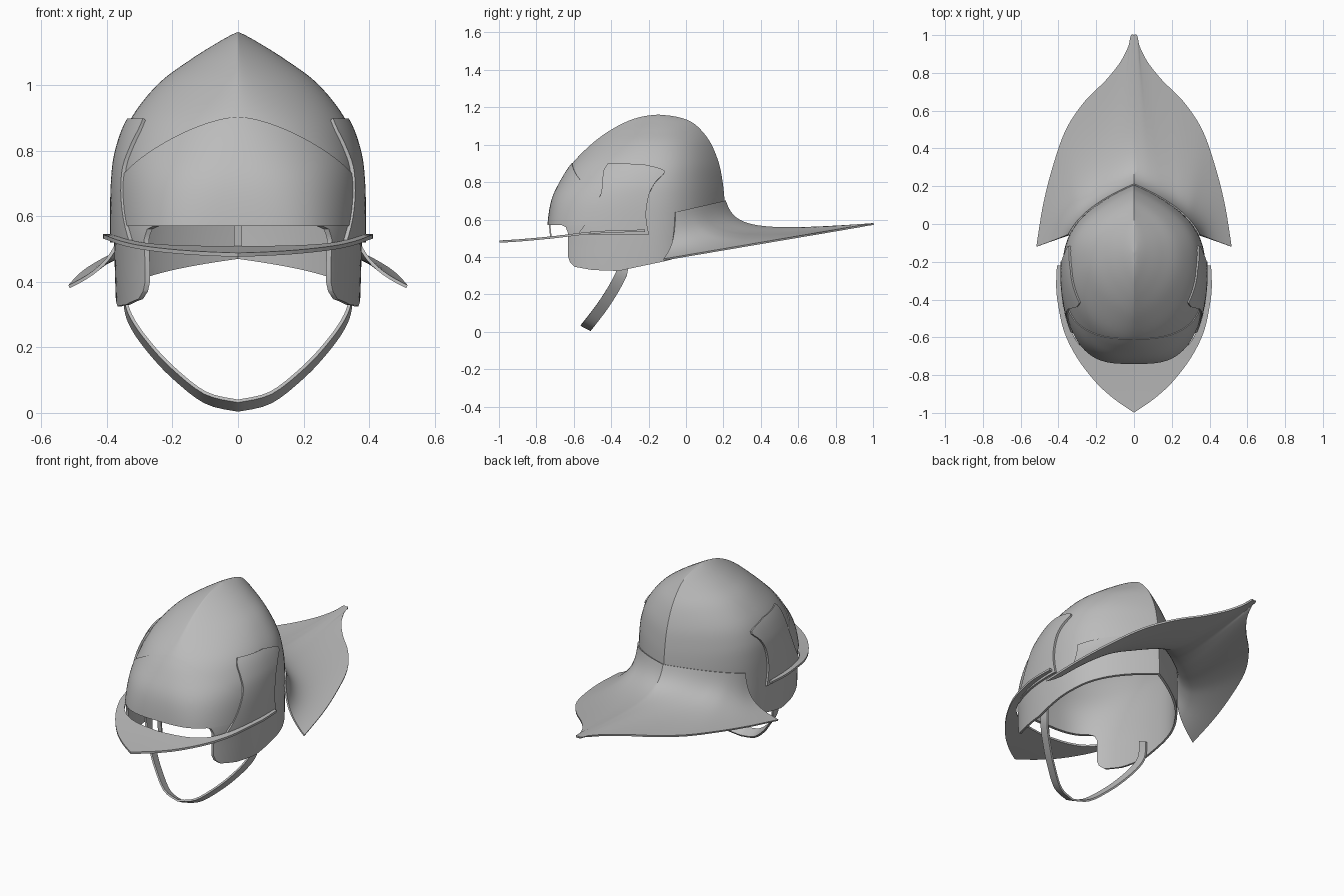
import bpy
import bmesh
from math import cos, sin, pi, radians
from mathutils import Vector

if "Cube" in bpy.data.objects:
    bpy.data.objects.remove(bpy.data.objects["Cube"])

steel = bpy.data.materials.new("plain_grey_steel")
steel.use_nodes = True
GREY = (0.5, 0.5, 0.5, 1)
steel.diffuse_color = GREY
steel.node_tree.nodes["Principled BSDF"].inputs["Base Color"].default_value = GREY

# Bowl sections: height, front y, back y, half width, front roundness, back fullness
SECTIONS = [
    (.30, -.73, .205, .365, .30, 2.8),
    (.45, -.73, .205, .370, .30, 2.8),
    (.57, -.73, .205, .372, .30, 2.8),
    (.70, -.71, .20, .370, .36, 2.8),
    (.80, -.665, .19, .357, .45, 2.7),
    (.90, -.60, .17, .318, .55, 2.6),
    (1.0, -.50, .13, .238, .75, 2.4),
    (1.07, -.405, .08, .145, .9, 2.2),
    (1.12, -.31, .02, .066, 1, 2),
    (1.145, -.23, -.06, .022, 1, 2),
    (1.155, -.15, -.15, 0, 1, 2),
]


def spline(keys, p):
    """Smooth curve through the keys, p from 0 to 1."""
    n = len(keys) - 1
    f = min(max(p, 0), 1) * n
    i = min(int(f), n - 1)
    t = f - i
    out = []
    for a, b, c, d in zip(keys[max(i - 1, 0)], keys[i], keys[i + 1], keys[min(i + 2, n)]):
        out.append(b + t * (c - a) / 2 + t * t * (a - 2.5 * b + 2 * c - d / 2)
                   + t ** 3 * (b - c + (b - c) / 2 + (d - a) / 2))
    return out


def section_at(z):
    lo, hi = 0, 1
    for _ in range(30):
        mid = (lo + hi) / 2
        if spline(SECTIONS, mid)[0] < z:
            lo = mid
        else:
            hi = mid
    return spline(SECTIONS, lo)


def bowl_point(sec, s, side=1, off=0):
    """Point on the bowl; s runs from -1 at the front to 1 at the back."""
    z, front, back, w, e, q = sec
    w = max(w, 0)
    x = (1 - s * s) ** e if s < 0 else 1 - s ** q
    length = (back - front) / 2
    return Vector((side * (w + off * (x > 0)) * max(x, 0), (front + back) / 2 + (length + off) * s, z))


def finish(ob, angle=32):
    """Apply modifiers, then smooth with sharp edges kept."""
    deps = bpy.context.evaluated_depsgraph_get()
    mesh = bpy.data.meshes.new_from_object(ob.evaluated_get(deps))
    ob.modifiers.clear()
    ob.data = mesh
    mesh.name = ob.name
    mesh.materials.clear()
    mesh.materials.append(steel)
    mesh.shade_smooth()
    mesh.set_sharp_from_angle(angle=radians(angle))


def link(name, bm):
    bmesh.ops.recalc_face_normals(bm, faces=bm.faces[:])
    mesh = bpy.data.meshes.new(name)
    bm.to_mesh(mesh)
    bm.free()
    ob = bpy.data.objects.new(name, mesh)
    bpy.context.collection.objects.link(ob)
    return ob


def sheet(name, rows, thick, closed=False, cutter=None):
    """Thin plate through rows of points."""
    bm = bmesh.new()
    grid = [[bm.verts.new(p) for p in row] for row in rows]
    n = len(rows[0])
    for a, b in zip(grid, grid[1:]):
        for i in range(n if closed else n - 1):
            j = (i + 1) % n
            bm.faces.new((a[i], a[j], b[j], b[i]))
    bmesh.ops.remove_doubles(bm, verts=bm.verts[:], dist=1e-5)
    ob = link(name, bm)
    sol = ob.modifiers.new("thickness", "SOLIDIFY")
    sol.thickness = thick
    sol.offset = 0
    if cutter:
        cut = ob.modifiers.new("edge_cut", "BOOLEAN")
        cut.operation = "DIFFERENCE"
        cut.solver = "EXACT"
        cut.object = cutter
    finish(ob)
    return ob


# Cutter giving the face opening, cheek corners and rising back edge
EDGE = [(-1, .57), (-.665, .57), (-.643, .56), (-.632, .53), (-.63, .40), (-.62, .37),
        (-.595, .347), (-.5, .33), (-.36, .325), (-.1, .38), (.2, .47), (.5, .56),
        (.5, 0), (-1, 0)]
bm = bmesh.new()
face = bm.faces.new([bm.verts.new((-.6, y, z)) for y, z in EDGE])
ext = bmesh.ops.extrude_face_region(bm, geom=[face])
bmesh.ops.translate(bm, vec=(1.2, 0, 0),
                    verts=[v for v in ext["geom"] if isinstance(v, bmesh.types.BMVert)])
cutter = link("edge_cutter", bm)
cutter.hide_render = True

# Bowl with cheeks
N, M = 40, 50
stations = [-cos(pi * i / N) for i in range(N + 1)]
rings = []
for k in range(M + 1):
    sec = spline(SECTIONS, k / M)
    rings.append([bowl_point(sec, s) for s in stations]
                 + [bowl_point(sec, s, -1) for s in stations[-2:0:-1]])
sheet("bowl", rings, .012, closed=True, cutter=cutter)
bpy.data.objects.remove(cutter)

# Brow plate
rows = []
for r in range(13):
    row = []
    for i in range(-24, 25):
        a = 1.1 * abs(i) / 24
        top = .9 - .17 * (sin(a) / sin(1.1)) ** 2
        z = .57 + (top - .57) * r / 12
        row.append(bowl_point(section_at(z), -cos(a), 1 if i > 0 else -1, .007))
    rows.append(row)
sheet("brow_plate", rows, .008)

# Side plates: height, front y, rear y
PLATE = [(.52, -.57, -.2), (.62, -.5, -.215), (.73, -.45, -.2), (.8, -.44, -.165),
         (.86, -.432, -.12), (.895, -.41, -.24)]
for label, side in (("left", 1), ("right", -1)):
    rows = []
    for r in range(21):
        z, y0, y1 = spline(PLATE, r / 20)
        sec = section_at(z)
        mid, half = (sec[1] + sec[2]) / 2, (sec[2] - sec[1]) / 2
        rows.append([bowl_point(sec, (y0 + (y1 - y0) * i / 14 - mid) / half, side, .012)
                     for i in range(15)])
    sheet(label + "_side_plate", rows, .012)

# Flared neck guard with a pointed tail
TAIL = [(0, 1), (.015, 1), (.025, .95), (.07, .86), (.15, .76), (.26, .65),
        (.36, .5), (.43, .3), (.48, .1), (.515, -.12)]
columns = []
for i in range(-36, 37):
    a, side = abs(i) / 36, 1 if i > 0 else -1
    p0 = bowl_point(section_at(.7 - .06 * a), 1 - .57 * a, side, .008)
    x, y = spline(TAIL, a)
    p3 = Vector((side * x, y, .385 + (y + .12) * .17))
    p1, p2 = p0.lerp(p3, .06), p0.lerp(p3, .19)
    p1.z, p2.z = .55 - .03 * a, .53 - .08 * a
    columns.append([p0 * (1 - t) ** 3 + p1 * 3 * t * (1 - t) ** 2
                    + p2 * 3 * t * t * (1 - t) + p3 * t ** 3
                    for t in (j / 20 for j in range(21))])
sheet("neck_guard", columns, .01)

# Pointed front visor
OUTER = [(0, -.998), (.1, -.93), (.2, -.84), (.3, -.71), (.37, -.57), (.403, -.42),
         (.412, -.33), (.408, -.22)]
INNER = [(0, -.735), (.14, -.718), (.24, -.68), (.31, -.61), (.352, -.5), (.372, -.4),
         (.378, -.31), (.378, -.22)]
DROP = [(.482,), (.502,), (.531,), (.54,)]
columns = []
for i in range(-28, 29):
    a, side = abs(i) / 28, 1 if i > 0 else -1
    ends = [Vector((side * x, y, 0)) for x, y in (spline(INNER, a), spline(OUTER, a))]
    col = [ends[0].lerp(ends[1], j / 4) for j in range(5)]
    for p in col:
        p.z = spline(DROP, (p.y + 1) / .78)[0]
    columns.append(col)
sheet("visor", columns, .012)

# Small post joining visor and brow
sheet("visor_post", [[(x, -.722, .5), (x, -.732, .6)] for x in (-.012, .012)], .008)

# Chin strap
STRAP = [(.345, -.335, .42), (.342, -.34, .33), (.32, -.365, .27), (.27, -.405, .2),
         (.2, -.455, .125), (.1, -.515, .047), (0, -.535, .022)]
WIDE = Vector((0, -.027, .014))
columns = []
for i in range(-24, 25):
    x, y, z = spline(STRAP, 1 - abs(i) / 24)
    p = Vector((x if i > 0 else -x, y, z))
    columns.append([p - WIDE, p + WIDE])
sheet("chin_strap", columns, .01)
